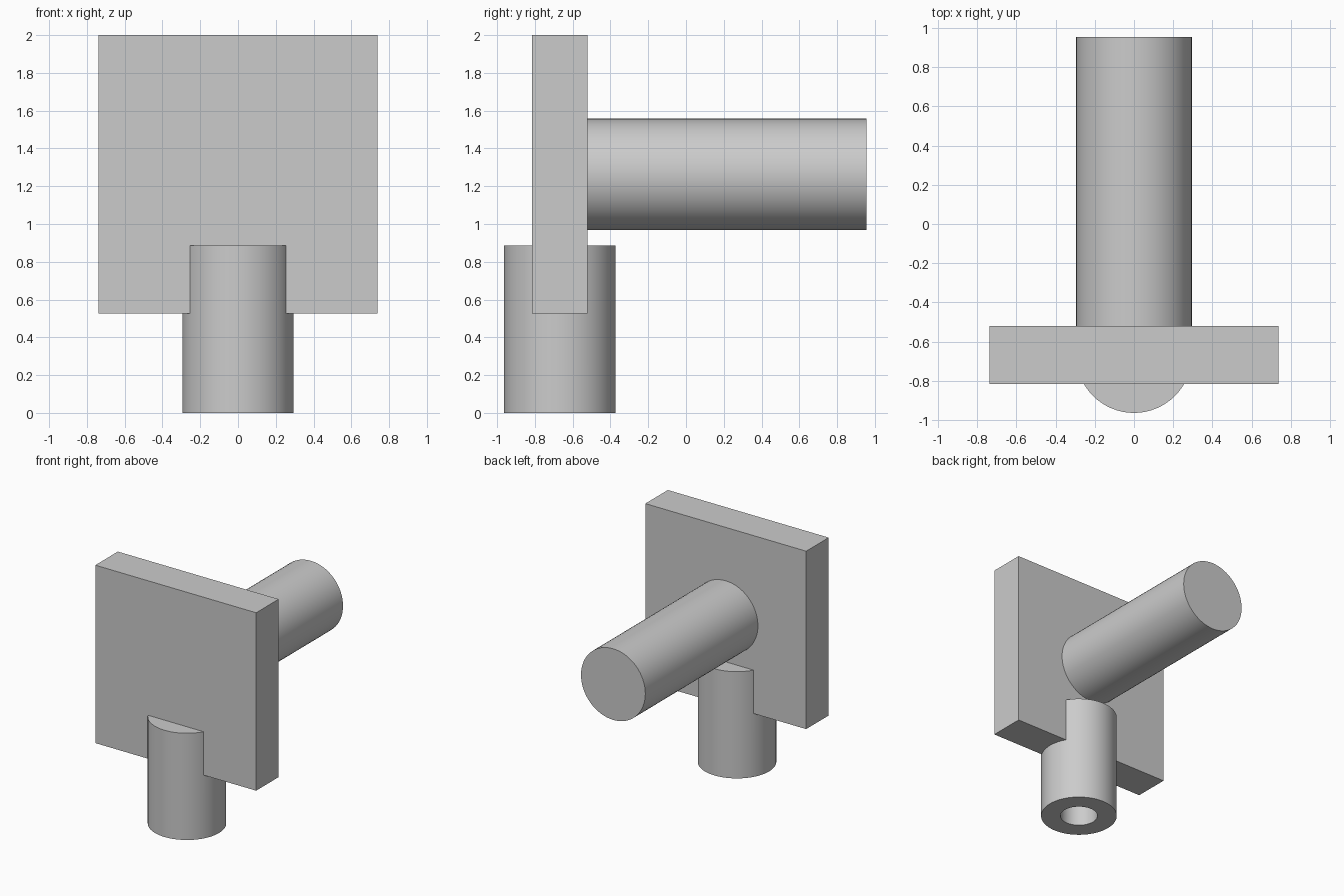
import bpy
import math

cube = bpy.data.objects.get("Cube")
if cube:
    bpy.data.objects.remove(cube, do_unlink=True)

UNIT = 0.1475          # every size is a multiple of this module
PLATE_Y = -4.53 * UNIT
PLATE_BOTTOM = 2 - 10 * UNIT
PLATE_MID = 2 - 5 * UNIT

grey = bpy.data.materials.new("light grey")
grey.use_nodes = True
grey.diffuse_color = (0.6, 0.6, 0.6, 1)
grey.node_tree.nodes["Principled BSDF"].inputs["Base Color"].default_value = (0.6, 0.6, 0.6, 1)


def finish(name):
    obj = bpy.context.object
    obj.name = name
    obj.data.materials.append(grey)
    return obj


def cylinder(name, radius, length, location, rotation=(0, 0, 0)):
    bpy.ops.mesh.primitive_cylinder_add(vertices=64, radius=radius, depth=length,
                                        location=location, rotation=rotation)
    return finish(name)


def combine(target, tool, operation):
    """Apply a boolean and drop the tool object."""
    mod = target.modifiers.new(operation.lower(), 'BOOLEAN')
    mod.operation, mod.object, mod.solver = operation, tool, 'EXACT'
    bpy.ops.object.select_all(action='DESELECT')
    bpy.context.view_layer.objects.active = target
    target.select_set(True)
    bpy.ops.object.modifier_apply(modifier=mod.name)
    bpy.data.objects.remove(tool, do_unlink=True)


# Square plate
bpy.ops.mesh.primitive_cube_add(size=1, location=(0, PLATE_Y, PLATE_MID))
plate = bpy.context.object
plate.scale = (10 * UNIT, 2 * UNIT, 10 * UNIT)
bpy.ops.object.transform_apply(location=False, rotation=False, scale=True)
finish("square_plate")

# Hollow post under the plate; the bore ends where the plate begins
post = cylinder("hollow_post", 2 * UNIT, 6 * UNIT, (0, PLATE_Y, 3 * UNIT))
bore = cylinder("bore_cutter", 0.98 * UNIT, 8 * UNIT, (0, PLATE_Y, 3 * UNIT))
bore.hide_render = True
combine(post, bore, 'DIFFERENCE')

# Horizontal rod, starting inside the plate
rod_start, rod_end = PLATE_Y, PLATE_Y + 11 * UNIT
rod = cylinder("rear_rod", 2 * UNIT, rod_end - rod_start,
               (0, (rod_start + rod_end) / 2, PLATE_MID), (math.pi / 2, 0, 0))

# Fuse into one solid
combine(plate, post, 'UNION')
combine(plate, rod, 'UNION')
plate.name = "plate_with_post_and_rod"
bpy.ops.object.shade_smooth_by_angle(angle=math.radians(30))
